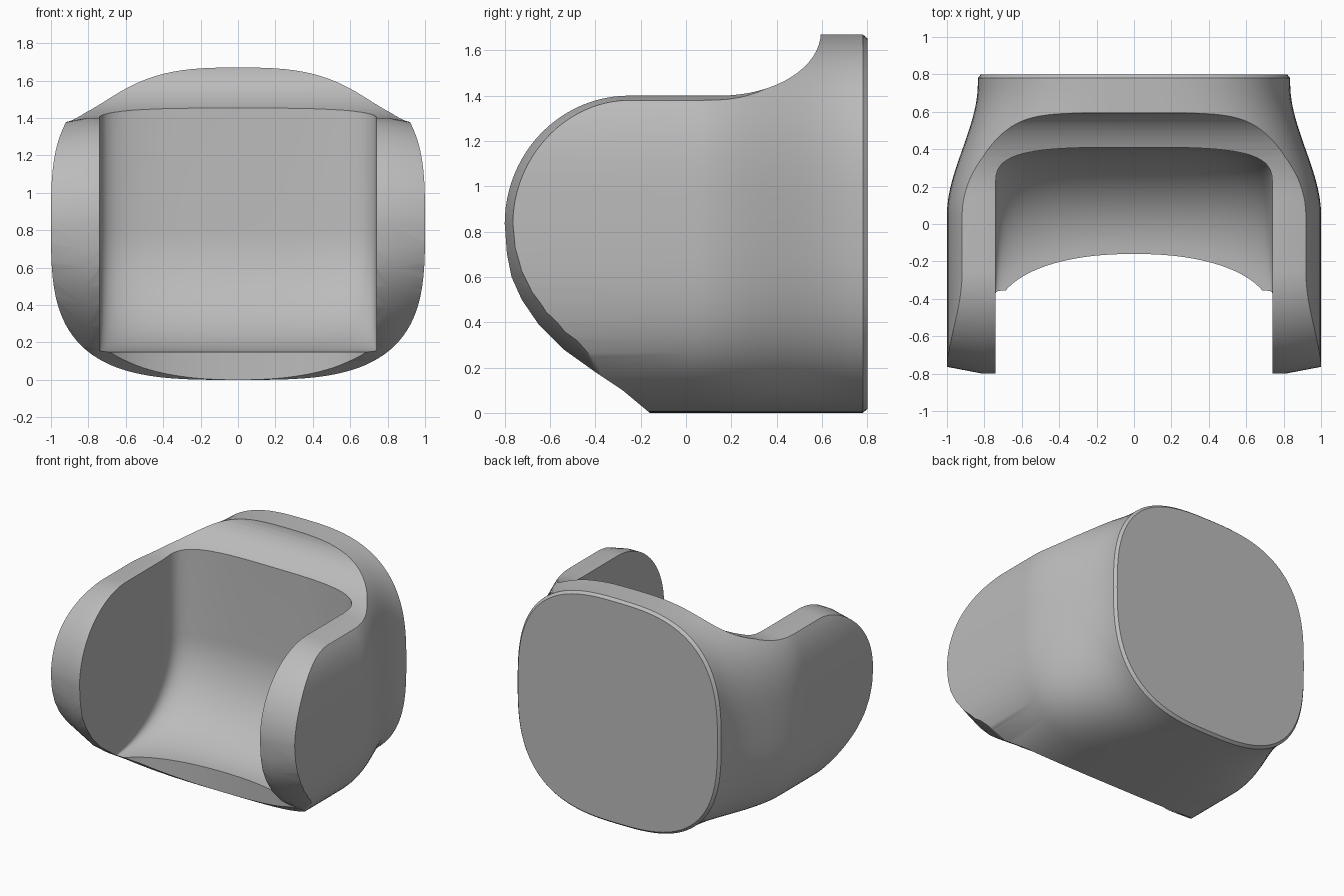
import bpy, bmesh, math

cube = bpy.data.objects.get("Cube")
if cube:
    bpy.data.objects.remove(cube, do_unlink=True)

MID = 0.835  # half of the total height


def loft(name, rings):
    """Skin a closed solid through rings with equal point counts."""
    bm = bmesh.new()
    loops = [[bm.verts.new(p) for p in ring] for ring in rings]
    count = len(loops[0])
    for a, b in zip(loops, loops[1:]):
        for i in range(count):
            j = (i + 1) % count
            bm.faces.new((a[i], a[j], b[j], b[i]))
    bm.faces.new(loops[0])
    bm.faces.new(loops[-1])
    bmesh.ops.recalc_face_normals(bm, faces=bm.faces)
    mesh = bpy.data.meshes.new(name)
    bm.to_mesh(mesh)
    bm.free()
    obj = bpy.data.objects.new(name, mesh)
    bpy.context.collection.objects.link(obj)
    return obj


def mix(a, b, t):
    return a + (b - a) * t


def spow(v, e):
    return math.copysign(abs(v) ** e, v)


# Body: rounded-square sections that widen from the back plate to the arms
def body_ring(y, scale=1.0, steps=112):
    t = min(max((0.75 - y) / 0.7, 0), 1)
    t = t * t * (3 - 2 * t)
    half, n = mix(0.835, 1.0, t), mix(2.8, 3.3, t)
    ring = []
    for i in range(steps):
        a = math.tau * i / steps
        ring.append((half * scale * spow(math.cos(a), 2 / n), y,
                     MID + MID * scale * spow(math.sin(a), 2 / n)))
    return ring


stations = [0.78 - 0.03 * i for i in range(26)] + [-0.9]
body = loft("bracket_body", [body_ring(0.8, 0.98)] + [body_ring(y) for y in stations])


# Side outline: concave back shoulder, flat arm top, round arm nose
def side_outline(x, outer):
    ry, rz = (0.51, 0.525) if outer else (0.55, 0.565)
    drop = 0.04 if outer else 0
    pts = [(0.9, 1.9), (0.595, 1.9)]
    for i in range(17):
        a = math.pi / 2 * i / 16
        pts.append((0.15 + 0.445 * math.cos(a), 1.68 - drop - 0.28 * math.sin(a)))
    for i in range(25):
        a = math.pi / 2 * (1 + i / 24)
        pts.append((-0.25 + ry * math.cos(a), MID + rz * math.sin(a)))
    if outer:
        for i in range(1, 9):
            a = math.pi * (1 + i / 16)
            pts.append((-0.25 + ry * math.cos(a), MID + rz * math.sin(a)))
        pts += [(-0.2, 0.31), (0.9, 0.31)]
    else:
        pts += [(-0.79, 0.7), (-0.77, 0.6), (-0.725, 0.5), (-0.65, 0.39),
                (-0.54, 0.28), (-0.4, 0.18), (-0.28, 0.1), (-0.16, 0.0),
                (-0.1, -0.1), (0.9, -0.1)]
    return [(x, y, z) for y, z in pts]


side_trim = loft("side_trim", [side_outline(x, abs(x) > 1)
                               for x in (-1.02, -0.81, 0.81, 1.02)])


# Cavity: U-shaped plan sections, scooped from the floor into the back wall
def cavity_ring(z, t, steps=48):
    back = mix(-0.16, 0.41, t)
    depth, n = mix(0.34, 0.22, t), mix(2.2, 3.6, t)
    ring = [(-0.74, -1, z)]
    for i in range(steps + 1):
        c = -math.cos(math.pi * i / steps)
        s = math.sin(math.pi * i / steps)
        ring.append((0.74 * spow(c, 2 / n), back - depth * (1 - abs(s) ** (2 / n)), z))
    return ring + [(0.74, -1, z)]


rings = [cavity_ring(-0.1, 0)]
for i in range(21):
    a = math.pi / 2 * i / 20
    rings.append(cavity_ring(0.8 - 0.65 * math.cos(a), math.sin(a)))
rings.append(cavity_ring(1.9, 1))
cavity = loft("cavity_cutter", rings)

# Trim and hollow the body
bpy.context.view_layer.objects.active = body
for cutter, operation in ((side_trim, 'INTERSECT'), (cavity, 'DIFFERENCE')):
    cutter.hide_render = True
    mod = body.modifiers.new(cutter.name, 'BOOLEAN')
    mod.operation, mod.solver, mod.object = operation, 'EXACT', cutter
    bpy.ops.object.modifier_apply(modifier=mod.name)
    bpy.data.objects.remove(cutter, do_unlink=True)

# Plain grey finish
grey = bpy.data.materials.new("plain_grey")
grey.use_nodes = True
colour = (0.5, 0.5, 0.5, 1)
grey.diffuse_color = colour
grey.node_tree.nodes["Principled BSDF"].inputs["Base Color"].default_value = colour
body.data.materials.clear()
body.data.materials.append(grey)
for poly in body.data.polygons:
    poly.material_index = 0

bpy.ops.object.select_all(action='DESELECT')
body.select_set(True)
bpy.ops.object.shade_smooth_by_angle(angle=math.radians(30))
